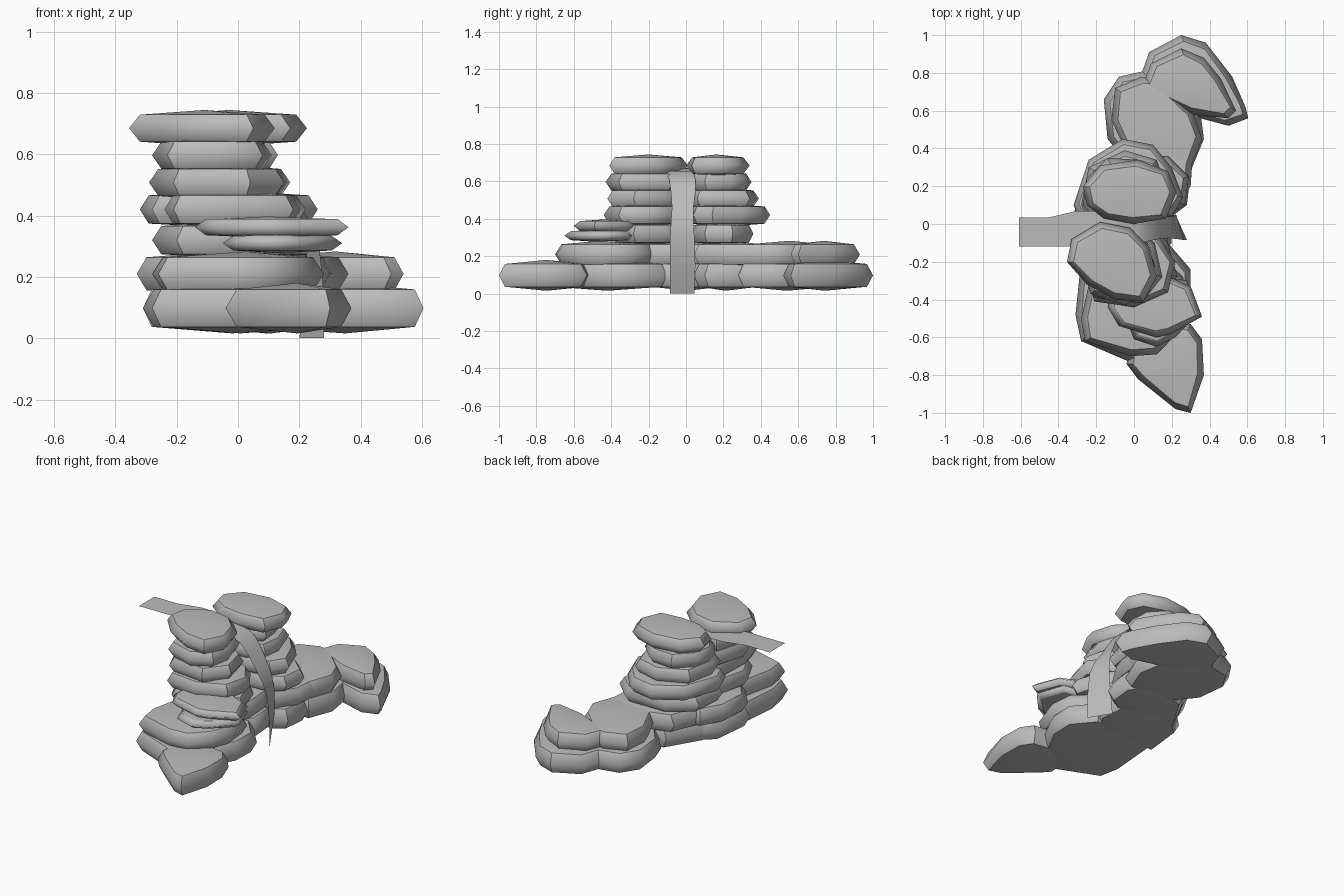
import bpy
import bmesh
import math
from mathutils import Vector

default_cube = bpy.data.objects.get("Cube")
if default_cube:
    bpy.data.objects.remove(default_cube, do_unlink=True)


def make_material(name, colour):
    material = bpy.data.materials.new(name)
    material.use_nodes = True
    material.diffuse_color = colour
    shader = material.node_tree.nodes["Principled BSDF"]
    shader.inputs["Base Color"].default_value = colour
    return material


stone_grey = make_material("stone_grey", (.5, .5, .5, 1))


def finish(bm, name):
    """Turn a bmesh into a smooth-shaded grey object."""
    for face in bm.faces:
        face.smooth = True
    mesh = bpy.data.meshes.new(name)
    bm.to_mesh(mesh)
    bm.free()
    mesh.materials.append(stone_grey)
    part = bpy.data.objects.new(name, mesh)
    bpy.context.collection.objects.link(part)


def stone(name, layer, outline):
    """Flat boulder: widest at mid height, bevelled rims, slightly domed caps."""
    middle, half, inset = layer
    points = [Vector((x, y, middle)) for x, y in outline]
    centre = sum(points, Vector()) / len(points)
    bm = bmesh.new()

    def ring(height, shrink):
        verts = []
        for point in points:
            inward = (centre - point).normalized() * shrink
            verts.append(bm.verts.new(point + inward + Vector((0, 0, height))))
        return verts

    rings = [ring(-half, inset), ring(0, 0), ring(half, inset)]
    count = len(points)
    for lower, upper in zip(rings, rings[1:]):
        for i in range(count):
            j = (i + 1) % count
            bm.faces.new((lower[i], lower[j], upper[j], upper[i]))
    for rim, side in ((rings[0], -1), (rings[-1], 1)):
        peak = bm.verts.new(centre + Vector((0, 0, side * half * 1.35)))
        for i in range(count):
            bm.faces.new((rim[i], rim[(i + 1) % count], peak))
    bmesh.ops.recalc_face_normals(bm, faces=bm.faces)

    # Keep cap rims and tight corners sharp, round the belly
    belly = set(rings[1])
    for edge in bm.edges:
        on_belly = sum(vert in belly for vert in edge.verts)
        is_rim = on_belly == 0 and all(len(v.link_edges) < 5 for v in edge.verts)
        is_corner = on_belly == 1 and edge.calc_face_angle() > math.radians(40)
        edge.smooth = not (is_rim or is_corner)
    finish(bm, name)


# Layers as mid height, half thickness and rim inset
BASE = (.098, .061, .035)
SECOND = (.21, .054, .035)
THIRD = (.32, .046, .03)
FOURTH = (.42, .046, .03)
FIFTH = (.508, .044, .03)
SIXTH = (.597, .044, .03)
CAP = (.685, .044, .035)
SLAB_LOW = (.31, .024, .035)
SLAB_HIGH = (.362, .026, .035)

# Ground layer, front to back
stone("front_tip_base", BASE, [(-.04, -.74), (.02, -.82), (.22, -.98), (.3, -1),
      (.37, -.8), (.36, -.61), (.3, -.53), (.02, -.5)])
stone("front_base", BASE, [(-.31, -.48), (-.28, -.62), (0, -.74), (.15, -.68),
      (.3, -.4), (.3, -.24), (.18, -.1), (-.27, -.1)])
stone("centre_base", BASE, [(-.31, -.2), (.1, -.22), (.2, -.1), (.19, .08),
      (.1, .22), (-.12, .22), (-.29, .06)])
stone("back_inner_base", BASE, [(-.23, .1), (.2, .04), (.28, .1), (.3, .27),
      (.2, .42), (-.1, .34)])
stone("back_wide_base", BASE, [(-.16, .66), (-.14, .45), (0, .28), (.3, .28),
      (.37, .45), (.35, .6), (.1, .82), (-.08, .78)])
stone("back_tip_base", BASE, [(.02, .74), (.2, .6), (.5, .52), (.605, .56),
      (.59, .62), (.52, .78), (.38, .96), (.25, 1), (.08, .91)])

# Second layer
stone("front_second", SECOND, [(-.28, -.5), (-.26, -.62), (-.02, -.7),
      (.12, -.69), (.23, -.58), (.28, -.44), (.26, -.28), (.12, -.15),
      (-.2, -.15)])
stone("centre_second", SECOND, [(-.33, -.15), (-.2, -.3), (.15, -.22),
      (.18, -.1), (.17, .08), (.1, .25), (-.24, .2), (-.32, .06)])
stone("back_inner_second", SECOND, [(-.26, .08), (.2, .04), (.3, .2),
      (.31, .35), (.1, .44), (-.16, .35)])
stone("back_wide_second", SECOND, [(-.12, .55), (0, .3), (.3, .3), (.36, .45),
      (.32, .58), (.12, .77), (.04, .78), (-.1, .72)])
stone("back_tip_second", SECOND, [(.04, .72), (.3, .58), (.5, .56), (.54, .6),
      (.46, .77), (.37, .88), (.25, .93), (.09, .85)])

# Thin slabs lying on the front step
stone("front_lower_slab", SLAB_LOW, [(-.05, -.48), (0, -.61), (.12, -.65),
      (.22, -.6), (.34, -.47), (.28, -.3), (0, -.25)])
stone("front_upper_slab", SLAB_HIGH, [(-.14, -.44), (-.08, -.54), (.12, -.6),
      (.2, -.58), (.36, -.49), (.3, -.33), (.1, -.24), (-.1, -.28)])

# Front tower
stone("front_third", THIRD, [(-.28, -.22), (-.2, -.38), (.1, -.4), (.23, -.28),
      (.18, -.1), (.1, -.02), (-.22, .02)])
stone("front_fourth", FOURTH, [(-.24, -.3), (-.21, -.41), (0, -.44),
      (.18, -.36), (.22, -.2), (.13, -.06), (0, 0), (-.22, .02)])
stone("front_fifth", FIFTH, [(-.29, -.2), (-.21, -.39), (.04, -.42),
      (.15, -.28), (.11, -.1), (0, -.02), (-.22, .02)])
stone("front_sixth", SIXTH, [(-.28, -.2), (-.23, -.37), (-.05, -.43),
      (.08, -.36), (.11, -.22), (.06, -.07), (-.22, .01)])
stone("front_cap", CAP, [(-.355, -.2), (-.25, -.32), (-.1, -.4), (.05, -.41),
      (.12, -.28), (.08, -.12), (-.02, -.02), (-.18, .01), (-.33, -.08)])

# Back tower
stone("back_third", THIRD, [(-.27, .02), (.15, .03), (.27, .1), (.29, .25),
      (.18, .36), (-.1, .36), (-.26, .24)])
stone("back_fourth", FOURTH, [(-.32, .1), (-.28, 0), (0, 0), (.2, .04),
      (.26, .14), (.2, .3), (.1, .42), (-.06, .45), (-.24, .34)])
stone("back_fifth", FIFTH, [(-.28, .1), (-.24, 0), (.05, 0), (.15, .06),
      (.17, .2), (.12, .34), (-.05, .39), (-.24, .3)])
stone("back_sixth", SIXTH, [(-.27, .1), (-.2, 0), (.03, .01), (.13, .1),
      (.12, .24), (.02, .34), (-.14, .35), (-.25, .24)])
stone("back_cap", CAP, [(-.27, .2), (-.25, .1), (-.16, .03), (0, 0), (.17, .03),
      (.225, .17), (.18, .28), (.02, .34), (-.18, .31)])


def stream(name, path):
    """Thin water sheet; each station has x, z, both edge positions and a twist."""
    bm = bmesh.new()
    rows = []
    for x, z, right, left, twist in path:
        rows.append((bm.verts.new((x + twist, right, z)),
                     bm.verts.new((x - twist, left, z))))
    for (a, b), (c, d) in zip(rows, rows[1:]):
        bm.faces.new((a, c, d, b))
    finish(bm, name)


# Water running in flat between the caps, then falling to the ground
stream("water_sheet", [
    (-.61, .673, -.12, .035, 0), (-.45, .673, -.12, .035, 0),
    (-.3, .673, -.12, .07, 0), (-.1, .668, -.12, .07, 0),
    (.01, .655, -.11, .04, 0), (.08, .61, -.09, .05, 0),
    (.13, .54, -.08, .05, 0), (.18, .46, -.075, .04, 0),
    (.22, .39, -.08, .04, .01), (.245, .3, -.085, .045, .02),
    (.25, .15, -.085, .05, .03), (.24, 0, -.085, .045, .04)])
